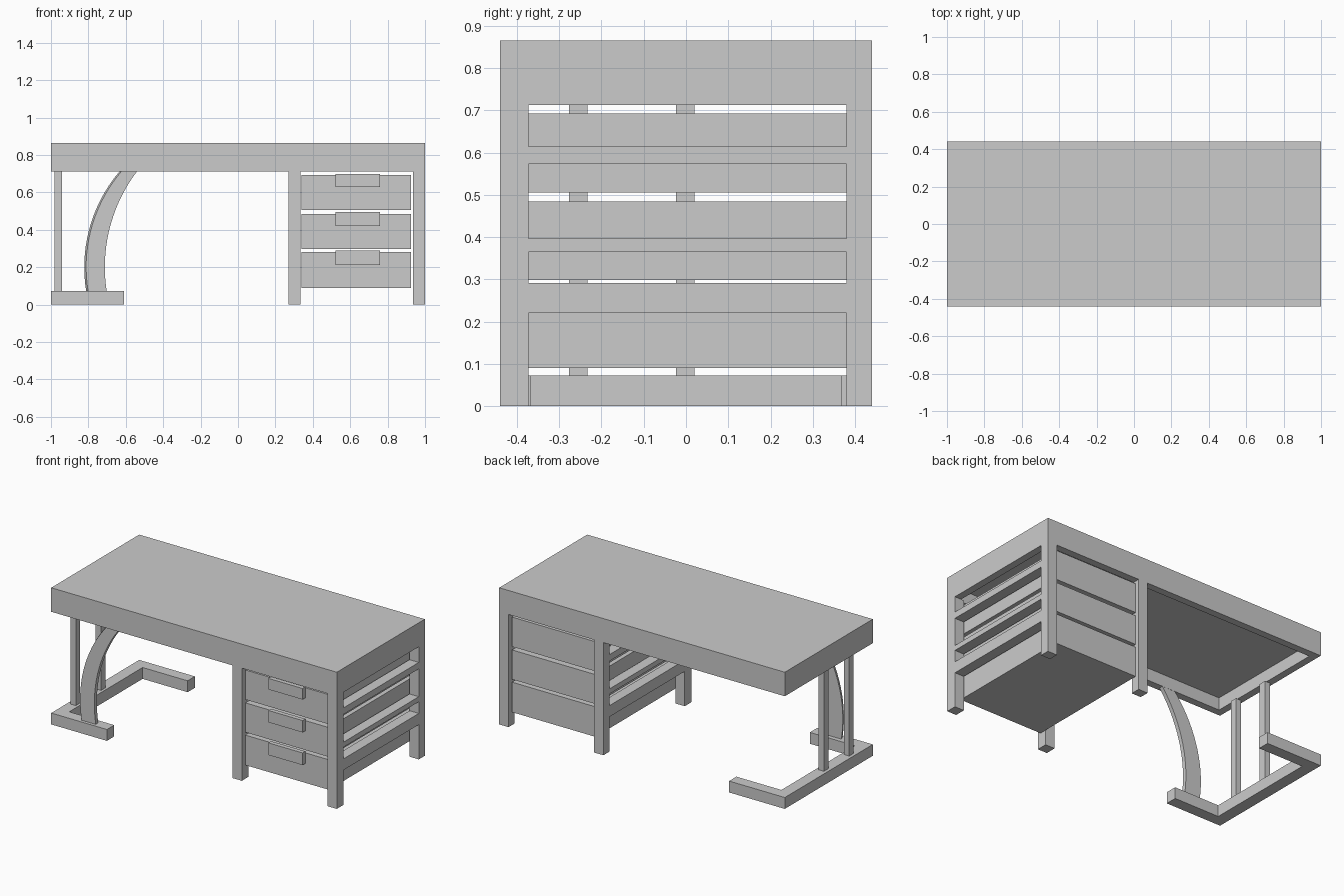
import bpy, bmesh, math

if "Cube" in bpy.data.objects:
    bpy.data.objects.remove(bpy.data.objects["Cube"])


def finish(name, bm):
    bmesh.ops.recalc_face_normals(bm, faces=bm.faces[:])
    me = bpy.data.meshes.new(name)
    bm.to_mesh(me)
    bm.free()
    ob = bpy.data.objects.new(name, me)
    bpy.context.collection.objects.link(ob)
    return ob


def box(name, x, y, z):
    bm = bmesh.new()
    bmesh.ops.create_cube(bm, size=1)
    for v in bm.verts:
        v.co = [r[0] if c < 0 else r[1] for c, r in zip(v.co, (x, y, z))]
    return finish(name, bm)


def prism(name, front, back, y0, y1, swap=False):
    # joins a front outline and a back outline, (x, z) or (x, y) when swapped
    bm = bmesh.new()
    rings = []
    for pts, d in ((front, y0), (back, y1)):
        rings.append([bm.verts.new((a, b, d) if swap else (a, d, b)) for a, b in pts])
    f, k = rings
    n = len(f)
    bm.faces.new(f)
    bm.faces.new(k)
    for i in range(n):
        j = (i + 1) % n
        bm.faces.new((f[i], f[j], k[j], k[i]))
    return finish(name, bm)


UNDER, TOP = 0.713, 0.865

# desktop: slab with a recess on the underside, leaving a rim
bm = bmesh.new()
bmesh.ops.create_cube(bm, size=1)
for v in bm.verts:
    v.co = (v.co.x * 2, v.co.y * 0.88, UNDER if v.co.z < 0 else TOP)
bm.normal_update()
bottom = min(bm.faces, key=lambda f: f.calc_center_median().z)
bmesh.ops.inset_region(bm, faces=[bottom], thickness=0.065)
inner = bmesh.ops.extrude_discrete_faces(bm, faces=[bottom])["faces"]
bmesh.ops.translate(bm, verts=inner[0].verts[:], vec=(0, 0, 0.078))
finish("desktop", bm)

# pedestal legs and side rails
for side, x in (("inner", (0.27, 0.335)), ("outer", (0.935, 1.0))):
    for end, y in (("front", (-0.44, -0.373)), ("back", (0.38, 0.44))):
        box(f"{side}_{end}_leg", x, y, (0, UNDER))
    for i, z in enumerate(((0.22, 0.291), (0.365, 0.397), (0.573, 0.614))):
        box(f"{side}_side_rail_{i + 1}", x, (-0.373, 0.38), z)

# drawers with flat box handles
for i, (z0, z1, h0, h1) in enumerate(((0.09, 0.28, 0.213, 0.29),
                                      (0.298, 0.484, 0.42, 0.495),
                                      (0.505, 0.692, 0.628, 0.698))):
    box(f"drawer_{i + 1}", (0.34, 0.925), (-0.412, 0.42), (z0, z1))
    box(f"drawer_handle_{i + 1}", (0.52, 0.76), (-0.44, -0.412), (h0, h1))

# U-shaped foot on the open side
foot = [(-1, -0.44), (-0.61, -0.44), (-0.61, -0.367), (-0.925, -0.367),
        (-0.925, 0.367), (-0.61, 0.367), (-0.61, 0.44), (-1, 0.44)]
prism("left_foot", foot, foot, 0, 0.072, swap=True)

# upright posts
for i, y in enumerate((-0.255, -0.002)):
    box(f"left_post_{i + 1}", (-0.98, -0.942), (y - 0.022, y + 0.022), (0.072, UNDER))


# curved brace on the front of the foot
def arc(x_min, radius, shift=0.0, steps=16):
    pts = []
    for i in range(steps + 1):
        z = 0.07 + (UNDER + 0.002 - 0.07) * i / steps
        pts.append((x_min + shift + radius - math.sqrt(radius ** 2 - (z - 0.2) ** 2), z))
    return pts


right = arc(-0.712, 0.85)[::-1]
prism("curved_brace", arc(-0.822, 0.79, 0.01) + right, arc(-0.822, 0.79) + right, -0.42, -0.395)
